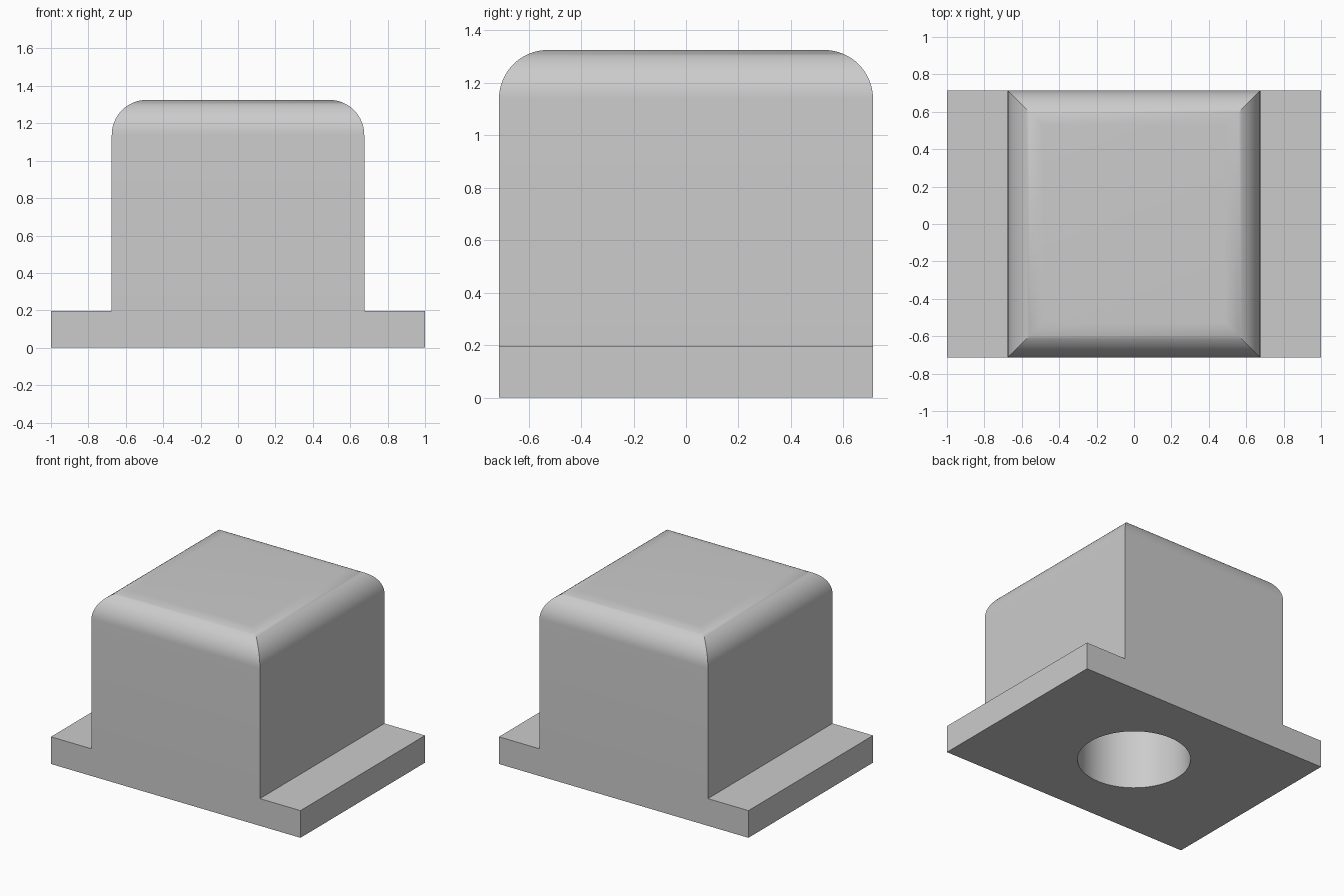
import bpy, bmesh, math

cube = bpy.data.objects.get("Cube")
if cube:
    bpy.data.objects.remove(cube, do_unlink=True)

HALF_X, HALF_Y, HEIGHT = 0.675, 0.713, 1.325
FLANGE_X, FLANGE_H = 1.0, 0.197
FILLET, STEPS = 0.187, 16
HOLE_R, HOLE_DEPTH = 0.37, 0.85

grey = bpy.data.materials.new("plain grey")
grey.use_nodes = True
colour = (0.6, 0.6, 0.6, 1)
grey.diffuse_color = colour
grey.node_tree.nodes["Principled BSDF"].inputs["Base Color"].default_value = colour


def rectangle(bm, inset, z):
    x, y = HALF_X - inset, HALF_Y - inset
    return [bm.verts.new((sx * x, sy * y, z))
            for sx, sy in ((-1, -1), (1, -1), (1, 1), (-1, 1))]


# Cap: rectangular sections lofted upward, with a mitred round-over at the top
bm = bmesh.new()
levels = [(0, 0), (0, FLANGE_H)]
for i in range(STEPS + 1):
    a = math.pi / 2 * i / STEPS
    levels.append((FILLET * (1 - math.cos(a)), HEIGHT - FILLET * (1 - math.sin(a))))
rings = [rectangle(bm, *level) for level in levels]
for low, high in zip(rings, rings[1:]):
    for i in range(4):
        j = (i + 1) % 4
        bm.faces.new((low[i], low[j], high[j], high[i]))
bm.faces.new(rings[0][::-1])
bm.faces.new(rings[-1])
bm.normal_update()

# Side flanges: pull the lowest side faces outward
sides = [f for f in bm.faces
         if abs(f.normal.x) > 0.9 and f.calc_center_median().z < FLANGE_H]
for face in bmesh.ops.extrude_discrete_faces(bm, faces=sides)["faces"]:
    for v in face.verts:
        v.co.x = math.copysign(FLANGE_X, v.co.x)

# Rejoin the flange roots and merge coplanar faces
bmesh.ops.remove_doubles(bm, verts=bm.verts, dist=0.0001)
bmesh.ops.dissolve_limit(bm, angle_limit=0.01, verts=bm.verts, edges=bm.edges)
bmesh.ops.recalc_face_normals(bm, faces=bm.faces)
mesh = bpy.data.meshes.new("flanged_cap")
bm.to_mesh(mesh)
bm.free()
cap = bpy.data.objects.new("flanged_cap", mesh)
bpy.context.collection.objects.link(cap)
mesh.materials.append(grey)

# Round blind socket in the underside
bpy.ops.mesh.primitive_cylinder_add(vertices=64, radius=HOLE_R, depth=2 * HOLE_DEPTH)
cutter = bpy.context.object
cutter.name = "socket_cutter"
cutter.hide_render = True
cutter.data.materials.append(grey)
socket = cap.modifiers.new("socket", 'BOOLEAN')
socket.operation = 'DIFFERENCE'
socket.solver = 'EXACT'
socket.object = cutter

bpy.ops.object.select_all(action='DESELECT')
cap.select_set(True)
bpy.context.view_layer.objects.active = cap
bpy.ops.object.modifier_apply(modifier="socket")
bpy.data.objects.remove(cutter, do_unlink=True)
bpy.ops.object.shade_smooth_by_angle(angle=math.radians(30))
